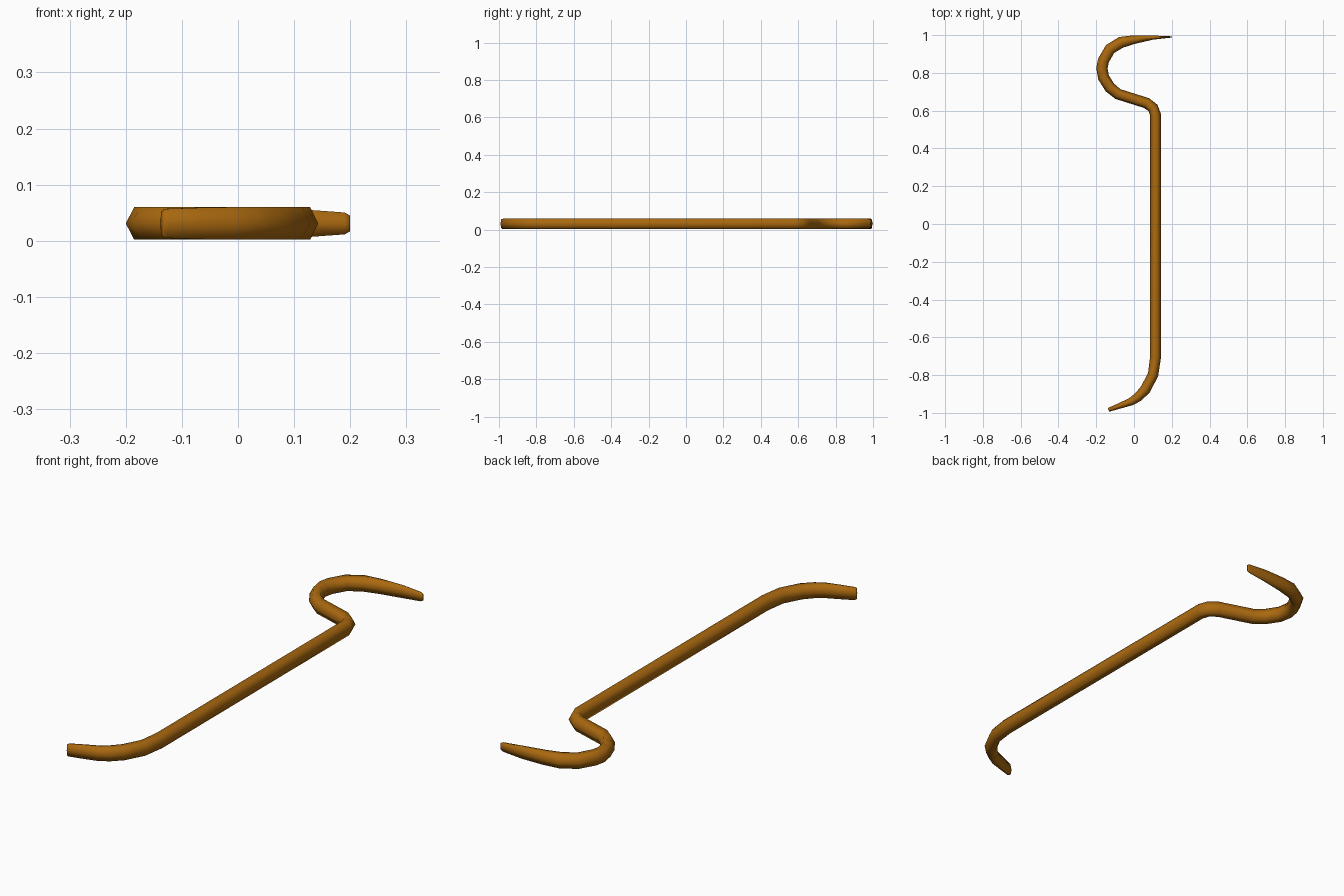
import bpy, bmesh, math
from mathutils import Vector

# Bar path: x, y, half width in plan, half height
PATH = [
    (0.200, 0.990, 0.003, 0.014), (0.190, 0.990, 0.004, 0.0195),
    (0.100, 0.987, 0.011, 0.026), (0.000, 0.976, 0.023, 0.028),
    (-0.068, 0.962, 0.030, 0.029), (-0.127, 0.926, 0.030, 0.029),
    (-0.162, 0.865, 0.030, 0.029), (-0.170, 0.825, 0.030, 0.029),
    (-0.161, 0.775, 0.030, 0.029), (-0.127, 0.722, 0.030, 0.029),
    (-0.085, 0.688, 0.029, 0.029), (0.067, 0.640, 0.029, 0.029),
    (0.101, 0.614, 0.029, 0.029), (0.114, 0.578, 0.029, 0.029),
    (0.114, -0.705, 0.029, 0.029), (0.101, -0.798, 0.028, 0.029),
    (0.060, -0.876, 0.028, 0.029), (0.022, -0.916, 0.025, 0.029),
    (-0.015, -0.940, 0.021, 0.029), (-0.074, -0.962, 0.015, 0.028),
    (-0.129, -0.982, 0.011, 0.026), (-0.135, -0.985, 0.008, 0.021),
]
SIDES, MID_Z = 6, 0.031

# Sweep a hexagonal section along the path
bm = bmesh.new()
pts = [Vector(p[:2]) for p in PATH]
rings = []
for i, (x, y, w, h) in enumerate(PATH):
    d_in = (pts[i] - pts[max(i - 1, 0)]).normalized()
    d_out = (pts[min(i + 1, len(pts) - 1)] - pts[i]).normalized()
    t = (d_in + d_out).normalized()
    ring = []
    for k in range(SIDES):
        a = 2 * math.pi * k / SIDES
        u = w * math.cos(a)
        v = h * math.sin(a) / math.sin(math.pi / 3)
        ring.append(bm.verts.new((x - t.y * u, y + t.x * u, MID_Z + v)))
    rings.append(ring)
for a, b in zip(rings, rings[1:]):
    for k in range(SIDES):
        n = (k + 1) % SIDES
        bm.faces.new((a[k], a[n], b[n], b[k]))
# Flat ends of the two claws
bm.faces.new(rings[0])
bm.faces.new(rings[-1])
bmesh.ops.recalc_face_normals(bm, faces=bm.faces)
for f in bm.faces:
    f.smooth = True

mesh = bpy.data.meshes.new("pry_bar")
bm.to_mesh(mesh)
bm.free()
bar = bpy.data.objects.new("pry_bar", mesh)
bpy.context.collection.objects.link(bar)

# Rusty orange-brown metal
mat = bpy.data.materials.new("rusty_metal")
mat.diffuse_color = (0.40, 0.14, 0.005, 1)
mesh.materials.append(mat)
